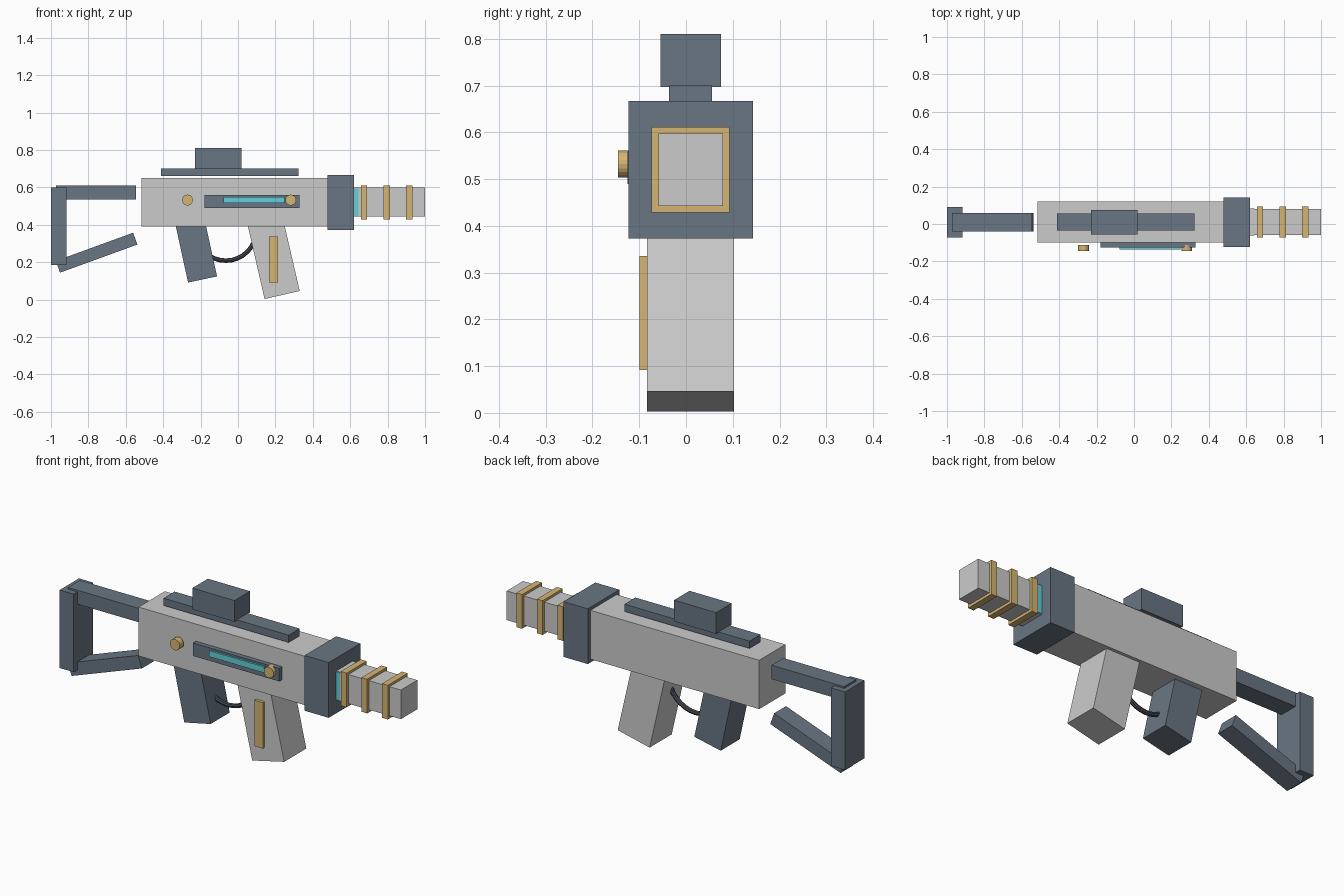
import bpy, bmesh, math
from mathutils import Vector

if "Cube" in bpy.data.objects:
    bpy.data.objects.remove(bpy.data.objects["Cube"])

YC = 0.01  # centre plane of the model


def material(name, rgb):
    m = bpy.data.materials.new(name)
    m.diffuse_color = (*rgb, 1)
    m.use_nodes = True
    m.node_tree.nodes["Principled BSDF"].inputs["Base Color"].default_value = m.diffuse_color
    return m


LIGHT = None
DARK = material("slate", (0.14, 0.18, 0.225))
GOLD = material("brass", (0.66, 0.46, 0.17))
GLOW = material("cyan", (0.13, 0.62, 0.68))
BLACK = material("charcoal", (0.06, 0.07, 0.09))


def finish(name, bm, mat):
    bmesh.ops.recalc_face_normals(bm, faces=bm.faces)
    me = bpy.data.meshes.new(name)
    bm.to_mesh(me)
    bm.free()
    if mat:
        me.materials.append(mat)
    ob = bpy.data.objects.new(name, me)
    bpy.context.collection.objects.link(ob)
    return ob


def box(name, x, y, z, mat=LIGHT, tilt=0):
    """Box from (min, max) ranges, tilted in the side plane by degrees."""
    bm = bmesh.new()
    bmesh.ops.create_cube(bm, size=1)
    for v in bm.verts:
        v.co = Vector([v.co[i] * (r[1] - r[0]) for i, r in enumerate((x, y, z))])
    ob = finish(name, bm, mat)
    ob.location = [sum(r) / 2 for r in (x, y, z)]
    ob.rotation_euler.y = -math.radians(tilt)
    return ob


def slab(name, profile, width, mat=LIGHT):
    """Side profile (x, z) extruded across the centre plane."""
    bm = bmesh.new()
    f = bm.faces.new([bm.verts.new((x, YC - width / 2, z)) for x, z in profile])
    ext = bmesh.ops.extrude_face_region(bm, geom=[f])["geom"]
    verts = [g for g in ext if isinstance(g, bmesh.types.BMVert)]
    bmesh.ops.translate(bm, verts=verts, vec=(0, width, 0))
    return finish(name, bm, mat)


def mid(width):
    return (YC - width / 2, YC + width / 2)


# Receiver and front collar
box("receiver", (-0.515, 0.50), mid(0.22), (0.39, 0.65))
box("front_collar", (0.478, 0.62), mid(0.266), (0.373, 0.667), DARK)

# Barrel, glowing base and brass rings
box("barrel", (0.60, 1.0), mid(0.138), (0.443, 0.598))
box("barrel_glow", (0.60, 0.643), mid(0.144), (0.447, 0.594), GLOW)
for i, x in enumerate((0.674, 0.795, 0.916)):
    box(f"barrel_ring_{i + 1}", (x - 0.017, x + 0.017), mid(0.167), (0.429, 0.611), GOLD)

# Top rail and sight
box("top_rail", (-0.413, 0.323), mid(0.092), (0.661, 0.70), DARK)
box("sight", (-0.23, 0.018), mid(0.13), (0.697, 0.81), DARK)

# Stock
box("stock_butt", (-1.0, -0.917), mid(0.162), (0.185, 0.60), DARK)
box("stock_upper_bar", (-0.973, -0.545), mid(0.10), (0.535, 0.609), DARK)
box("stock_lower_strut", (-0.976, -0.536), mid(0.10), (0.217, 0.284), DARK, tilt=20)

# Grip and magazine, both reaching up into the receiver
slab("grip", [(-0.342, 0.435), (-0.267, 0.091), (-0.112, 0.124), (-0.180, 0.435)], 0.16, DARK)
slab("magazine", [(0.043, 0.435), (0.142, 0.003), (0.330, 0.046), (0.240, 0.435)], 0.186)
box("magazine_stripe", (0.166, 0.215), (-0.099, -0.08), (0.092, 0.336), GOLD)

# Side panel with glow strip and two knobs
box("side_panel", (-0.178, 0.33), (-0.125, -0.095), (0.49, 0.559), DARK)
box("side_glow_strip", (-0.077, 0.248), (-0.135, -0.115), (0.517, 0.549), GLOW)
for name, x in (("rear_knob", -0.27), ("front_knob", 0.282)):
    bm = bmesh.new()
    bmesh.ops.create_cone(bm, cap_ends=True, segments=20, radius1=0.029,
                          radius2=0.029, depth=0.033)
    knob = finish(name, bm, GOLD)
    knob.location = (x, -0.1285, 0.532)
    knob.rotation_euler.x = math.pi / 2

# Trigger guard: lower half of a tube ring
SEG, SIDES, R, r = 16, 8, 0.163, 0.012
bm = bmesh.new()
rings = []
for i in range(SEG + 1):
    a = math.pi + math.pi * i / SEG
    ring = []
    for j in range(SIDES):
        b = math.tau * j / SIDES
        d = R + r * math.cos(b)
        ring.append(bm.verts.new((-0.065 + d * math.cos(a), YC + r * math.sin(b),
                                  0.371 + d * math.sin(a))))
    rings.append(ring)
for p, q in zip(rings, rings[1:]):
    for j in range(SIDES):
        k = (j + 1) % SIDES
        bm.faces.new((p[j], p[k], q[k], q[j]))
bm.faces.new(rings[0])
bm.faces.new(rings[-1])
finish("trigger_guard", bm, BLACK)
